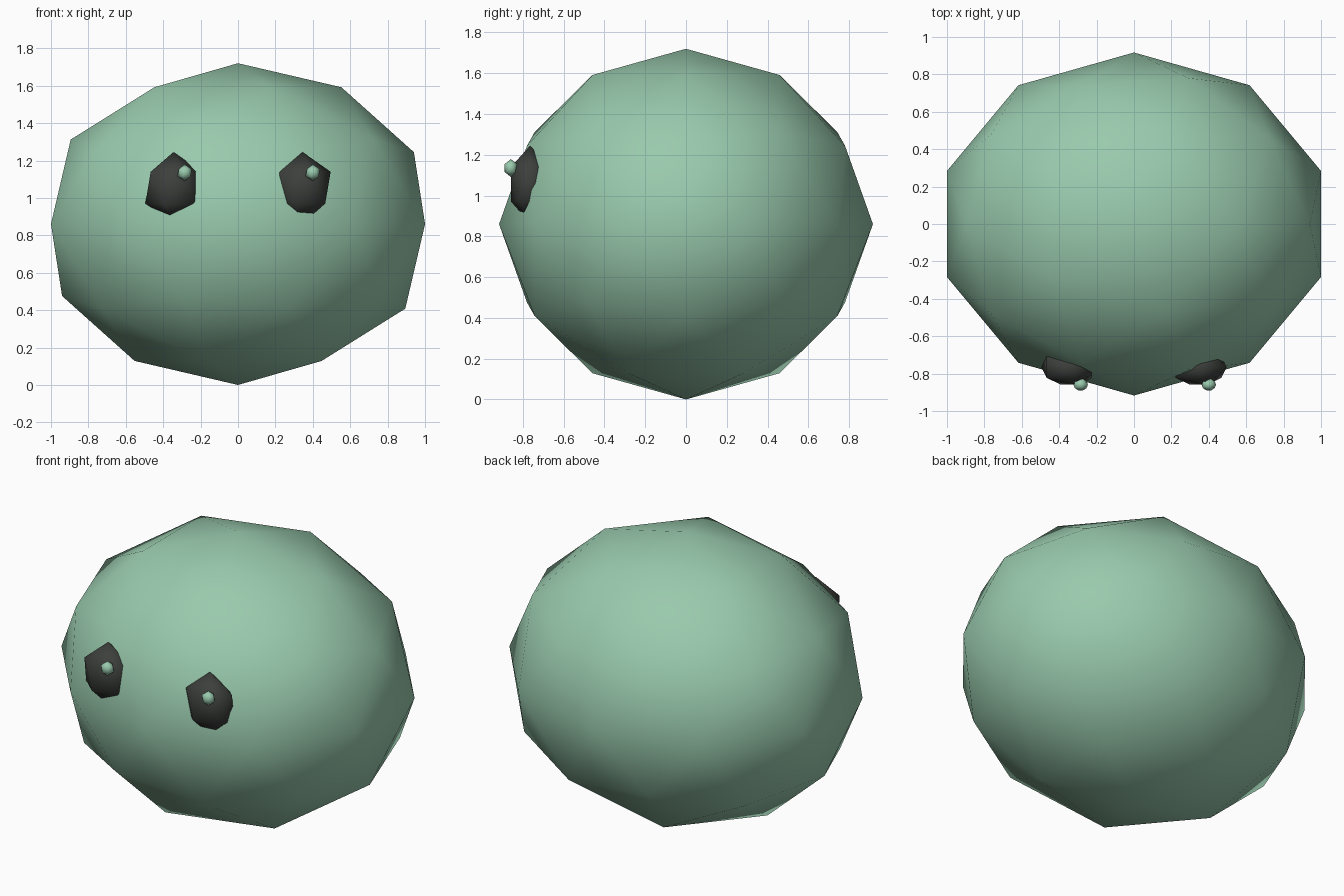
import bpy

if "Cube" in bpy.data.objects:
    bpy.data.objects.remove(bpy.data.objects["Cube"])


def material(name, rgb):
    mat = bpy.data.materials.new(name)
    mat.diffuse_color = (*rgb, 1.0)
    mat.use_nodes = True
    mat.node_tree.nodes["Principled BSDF"].inputs["Base Color"].default_value = mat.diffuse_color
    return mat


green = material("soft_green", (0.32, 0.59, 0.42))
dark = material("charcoal", (0.045, 0.05, 0.045))


def ball(name, detail, centre, radii, mat):
    """Low-poly ellipsoid with smooth shading."""
    bpy.ops.mesh.primitive_ico_sphere_add(subdivisions=detail, radius=1, location=centre)
    obj = bpy.context.object
    obj.name = name
    obj.scale = radii
    bpy.ops.object.transform_apply(location=False, rotation=False, scale=True)
    bpy.ops.object.shade_smooth()
    obj.data.materials.append(mat)
    return obj


# Wide rounded body
ball("body", 2, (0, 0, 0.86), (1.0515, 0.917, 0.86), green)

# Eyes sunk into the front, each with a small highlight bead
for side, eye_x, bead_x in (("left", -0.345, -0.285), ("right", 0.345, 0.40)):
    ball(side + "_eye", 1, (eye_x, -0.765, 1.055), (0.168, 0.11, 0.19), dark)
    ball(side + "_eye_highlight", 1, (bead_x, -0.859, 1.135), (0.043, 0.036, 0.044), green)
